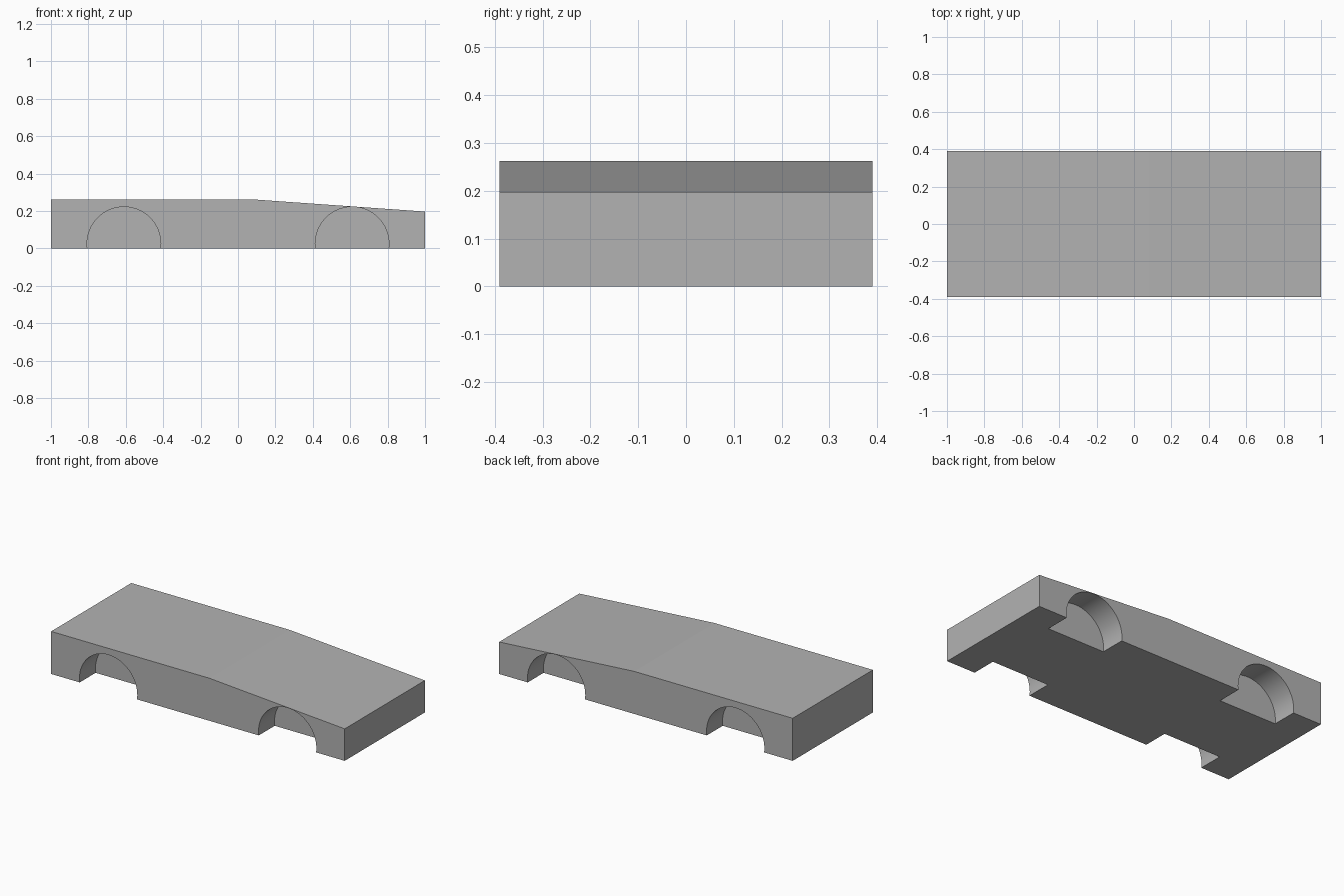
import bpy
import bmesh
from math import pi, radians
from mathutils import Matrix

HALF_WIDTH = 0.39
WELL_DEPTH = 0.155
WELL_RADIUS = 0.197
WELL_X = 0.61
WELL_Z = 0.025

old = bpy.data.objects.get("Cube")
if old:
    bpy.data.objects.remove(old, do_unlink=True)

grey = bpy.data.materials.new("body_grey")
grey.use_nodes = True
colour = (0.45, 0.45, 0.45, 1)
grey.diffuse_color = colour
grey.node_tree.nodes["Principled BSDF"].inputs["Base Color"].default_value = colour


def make_object(name, bm):
    bmesh.ops.recalc_face_normals(bm, faces=bm.faces[:])
    mesh = bpy.data.meshes.new(name)
    bm.to_mesh(mesh)
    bm.free()
    mesh.materials.append(grey)
    obj = bpy.data.objects.new(name, mesh)
    bpy.context.collection.objects.link(obj)
    return obj


# Body: side profile with a sloping bonnet, extruded across the width
profile = [(-1, 0), (1, 0), (1, 0.197), (0.08, 0.262), (-1, 0.262)]
bm = bmesh.new()
face = bm.faces.new([bm.verts.new((x, -HALF_WIDTH, z)) for x, z in profile])
extruded = bmesh.ops.extrude_face_region(bm, geom=[face])["geom"]
bmesh.ops.translate(bm, vec=(0, 2 * HALF_WIDTH, 0),
                    verts=[v for v in extruded if isinstance(v, bmesh.types.BMVert)])
body = make_object("car_body", bm)

# Wheel wells: four cylinders straddling the side faces
bm = bmesh.new()
for x in (-WELL_X, WELL_X):
    for y in (-HALF_WIDTH, HALF_WIDTH):
        bmesh.ops.create_cone(
            bm, cap_ends=True, segments=64, radius1=WELL_RADIUS,
            radius2=WELL_RADIUS, depth=2 * WELL_DEPTH,
            matrix=Matrix.Translation((x, y, WELL_Z)) @ Matrix.Rotation(pi / 2, 4, "X"))
cutter = make_object("wheel_well_cutter", bm)
cutter.hide_render = True

# Cut the wells, then discard the cutter
cut = body.modifiers.new("wheel_wells", "BOOLEAN")
cut.operation = "DIFFERENCE"
cut.solver = "EXACT"
cut.object = cutter
bpy.ops.object.select_all(action="DESELECT")
body.select_set(True)
bpy.context.view_layer.objects.active = body
bpy.ops.object.modifier_apply(modifier=cut.name)
bpy.data.objects.remove(cutter, do_unlink=True)

# Smooth arches, crisp body edges
bpy.ops.object.shade_smooth_by_angle(angle=radians(20))
for poly in body.data.polygons:
    if max(abs(c) for c in poly.normal) > 0.99 and poly.area > 0.02:
        poly.use_smooth = False
